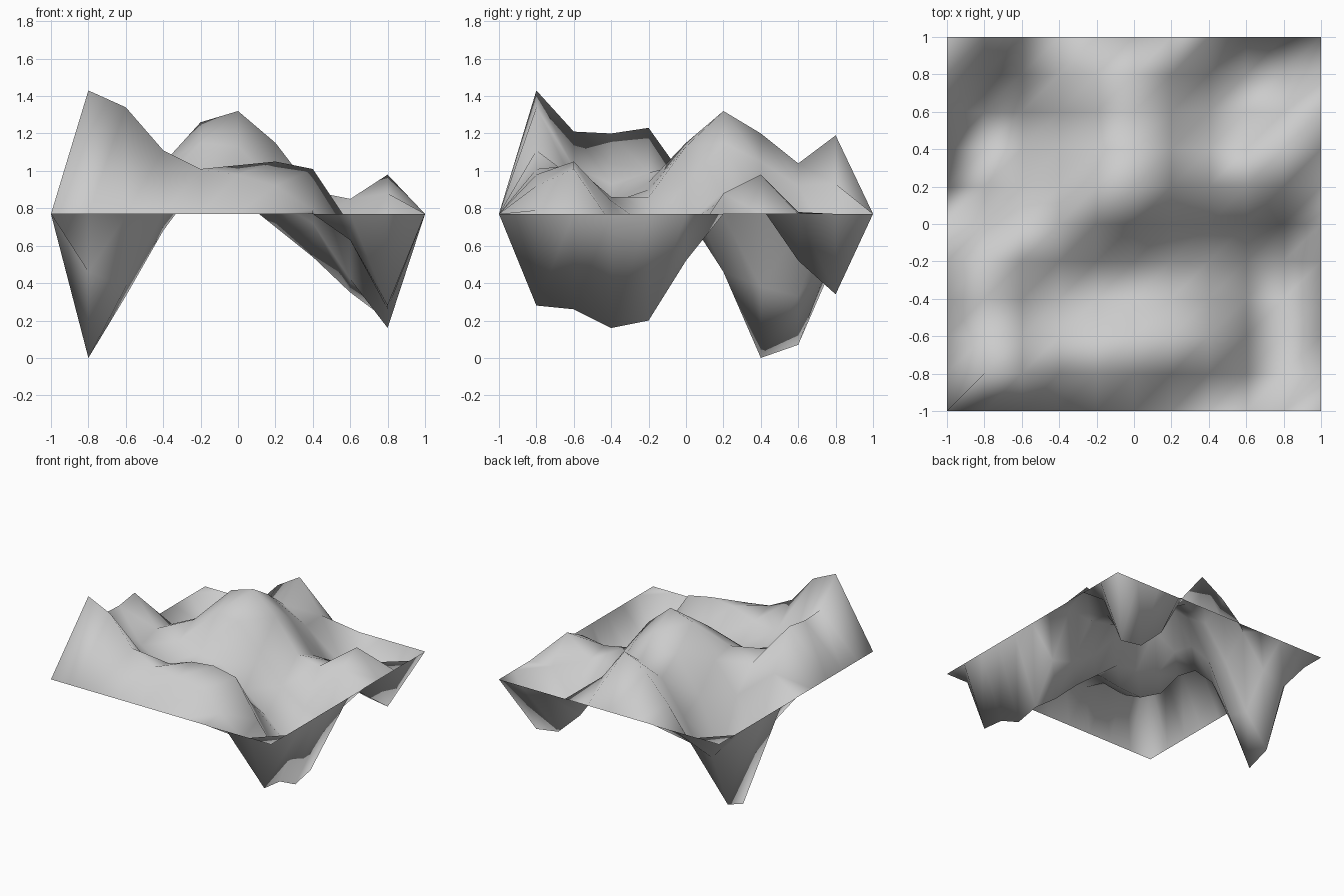
import bpy

# Rolling terrain sheet: flat square rim, bumps and pits inside on a 10 x 10 grid
N = 10
STEP = 2.0 / N
RIM = 0.77

# inner heights, one row per y from front (-0.8) to back (0.8), x from -0.8 to 0.8
HEIGHTS = [
    [1.43, 1.34, 1.11, 1.01, 0.98, 0.92, 0.79, 0.63, 0.28],
    [1.21, 1.02, 0.93, 0.96, 1.03, 1.05, 1.01, 0.71, 0.26],
    [1.20, 0.93, 0.82, 0.83, 0.86, 0.84, 0.72, 0.42, 0.16],
    [1.23, 0.99, 0.94, 0.90, 0.86, 0.70, 0.54, 0.35, 0.20],
    [0.92, 0.95, 1.04, 1.15, 1.13, 0.93, 0.71, 0.58, 0.52],
    [0.46, 0.76, 1.00, 1.26, 1.32, 1.15, 0.89, 0.85, 0.88],
    [0.00, 0.38, 0.78, 1.08, 1.20, 1.05, 0.81, 0.81, 0.98],
    [0.07, 0.33, 0.68, 0.95, 1.04, 0.92, 0.66, 0.52, 0.78],
    [0.53, 0.60, 0.86, 1.07, 1.19, 0.93, 0.56, 0.37, 0.34],
]


def height(i, j):
    inside = 0 < i < N and 0 < j < N
    return HEIGHTS[j - 1][i - 1] if inside else RIM


verts = [(-1 + i * STEP, -1 + j * STEP, height(i, j))
         for j in range(N + 1) for i in range(N + 1)]

# two triangles per cell, diagonal from front left to back right
faces = []
for j in range(N):
    for i in range(N):
        a = j * (N + 1) + i
        b, c, d = a + 1, a + N + 2, a + N + 1
        faces += [(a, b, c), (a, c, d)]

mesh = bpy.data.meshes.new("terrain")
mesh.from_pydata(verts, [], faces)
mesh.polygons.foreach_set("use_smooth", [True] * len(faces))
mesh.update()
terrain = bpy.data.objects.new("terrain", mesh)
bpy.context.collection.objects.link(terrain)
